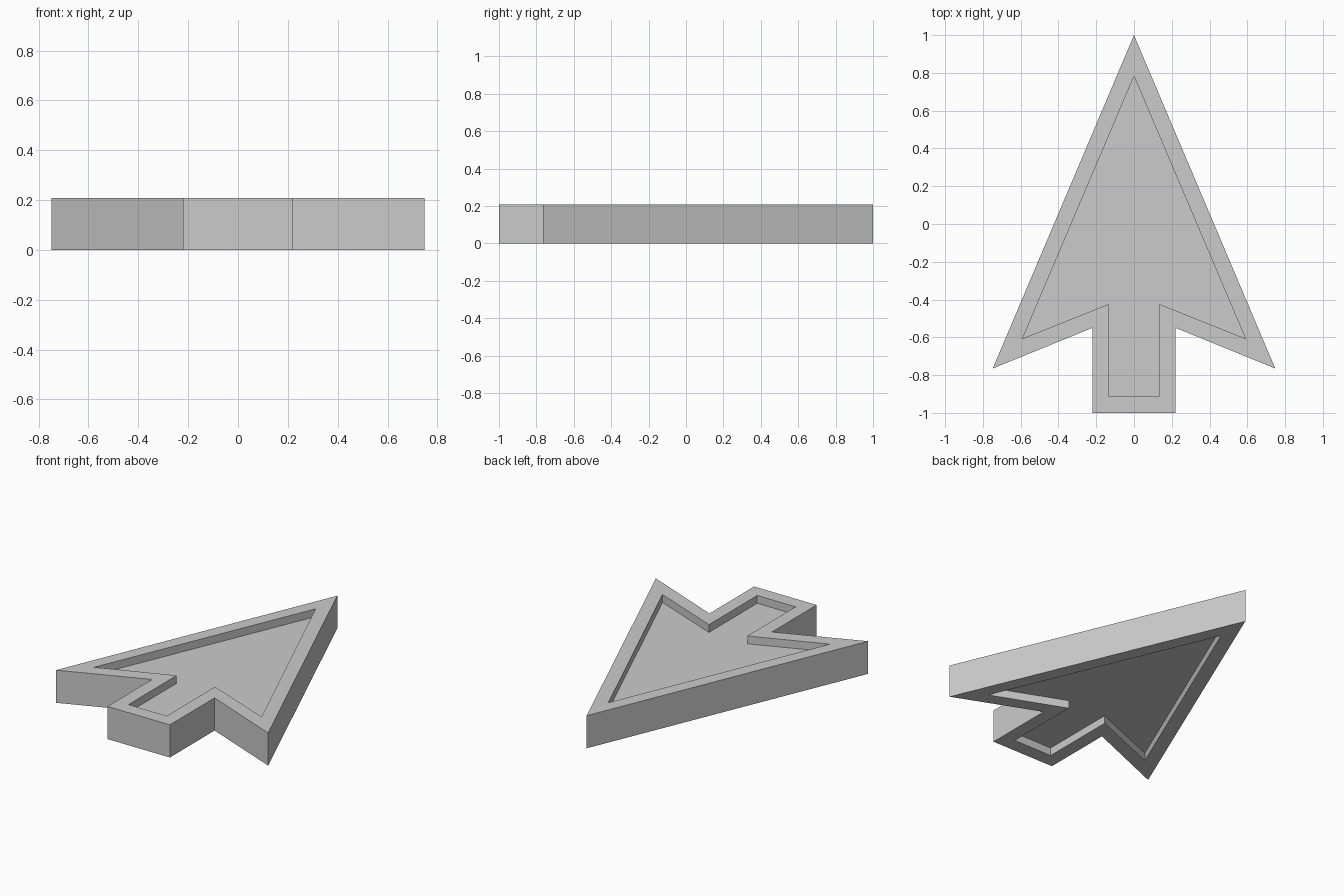
import bpy
import bmesh

HEIGHT = 0.208
RECESS = 0.05

# Half outlines from the tip round to the tail (x >= 0)
OUTER_HALF = [(0, 1), (0.748, -0.765), (0.22, -0.55), (0.22, -1)]
INNER_HALF = [(0, 0.782), (0.59, -0.606), (0.135, -0.424), (0.135, -0.91)]

if "Cube" in bpy.data.objects:
    bpy.data.objects.remove(bpy.data.objects["Cube"], do_unlink=True)

grey = bpy.data.materials.new("plain grey")
grey.use_nodes = True
colour = (0.6, 0.6, 0.6, 1)
grey.diffuse_color = colour
grey.node_tree.nodes["Principled BSDF"].inputs["Base Color"].default_value = colour


def mirrored(half):
    """Closed outline: the half, then its mirror image without the tip."""
    return half + [(-x, y) for x, y in reversed(half[1:])]


bm = bmesh.new()


def ring(outline, z):
    return [bm.verts.new((x, y, z)) for x, y in outline]


def bridge(a, b):
    n = len(a)
    for i in range(n):
        j = (i + 1) % n
        bm.faces.new((a[i], a[j], b[j], b[i]))


outer, inner = mirrored(OUTER_HALF), mirrored(INNER_HALF)

# Rings run from the lower recess floor, round the outside, to the upper floor
rings = [
    ring(inner, RECESS),
    ring(inner, 0),
    ring(outer, 0),
    ring(outer, HEIGHT),
    ring(inner, HEIGHT),
    ring(inner, HEIGHT - RECESS),
]
for a, b in zip(rings, rings[1:]):
    bridge(a, b)

# Recess floors on both sides: arrowhead and tail split at the neck
for r in (rings[0], rings[-1]):
    right_wing, right_neck, right_tail, left_tail, left_neck, left_wing = r[1:]
    bm.faces.new((r[0], right_wing, right_neck, left_neck, left_wing))
    bm.faces.new((right_neck, right_tail, left_tail, left_neck))
    neck = bm.edges.get((right_neck, left_neck))
    bmesh.ops.dissolve_edges(bm, edges=[neck], use_verts=False)

bmesh.ops.recalc_face_normals(bm, faces=bm.faces)
mesh = bpy.data.meshes.new("arrow_pointer")
bm.to_mesh(mesh)
bm.free()
mesh.materials.append(grey)
arrow = bpy.data.objects.new("arrow_pointer", mesh)
bpy.context.collection.objects.link(arrow)
